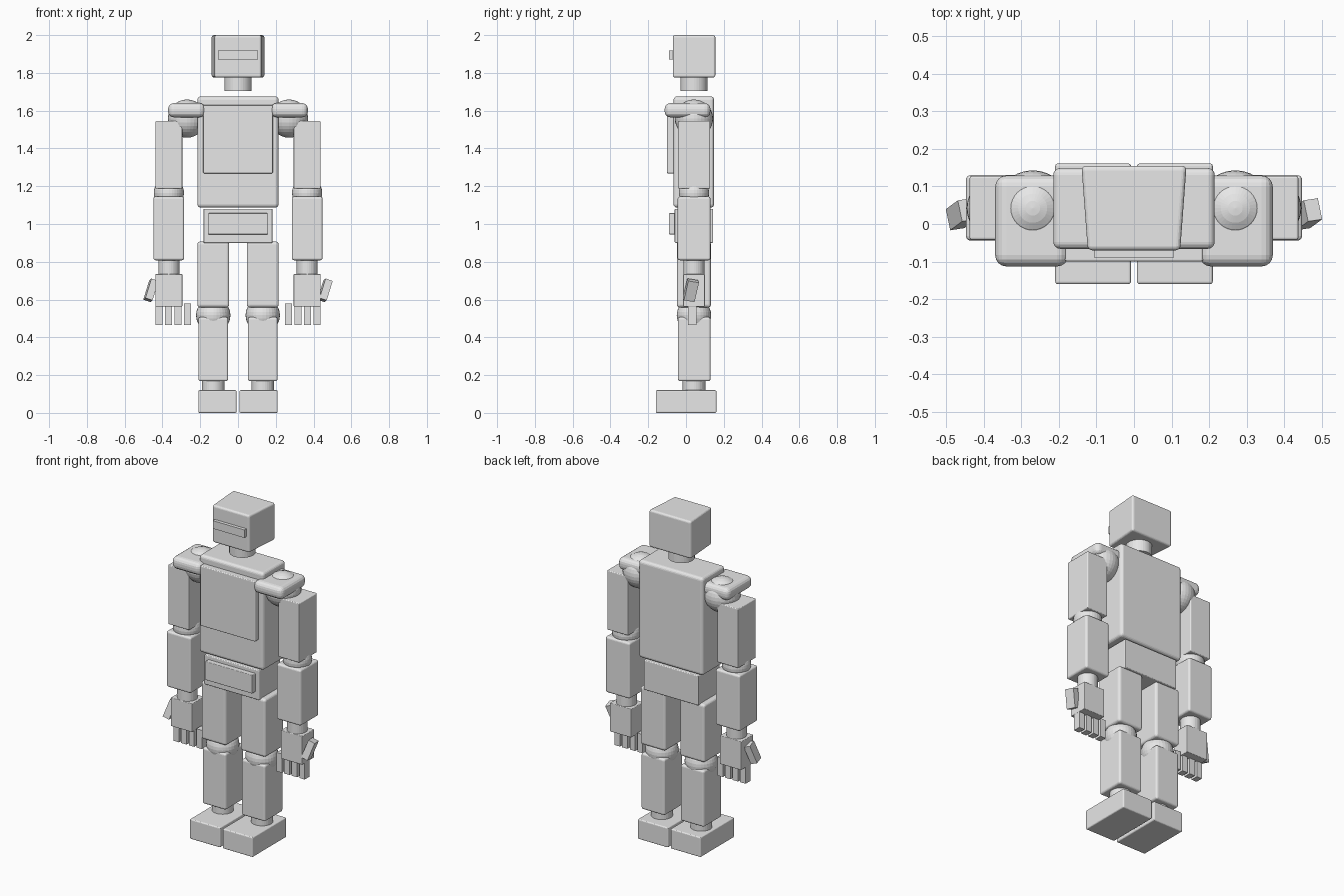
import bpy, bmesh, math
from mathutils import Matrix, Euler

if "Cube" in bpy.data.objects:
    bpy.data.objects.remove(bpy.data.objects["Cube"])

grey = bpy.data.materials.new("light grey")
grey.diffuse_color = (0.8, 0.8, 0.8, 1)
grey.use_nodes = True
grey.node_tree.nodes["Principled BSDF"].inputs["Base Color"].default_value = grey.diffuse_color
CY = 0.042  # depth of the body's centre line


def finish(name, bm):
    mesh = bpy.data.meshes.new(name)
    bm.to_mesh(mesh)
    bm.free()
    mesh.materials.append(grey)
    obj = bpy.data.objects.new(name, mesh)
    bpy.context.collection.objects.link(obj)
    return obj


def box(name, x, y, z, bevel=0.0, rot=(0, 0, 0), front=1.0):
    """Box from (min, max) ranges, optionally narrowed at the front."""
    bm = bmesh.new()
    bmesh.ops.create_cube(bm, size=1)
    for v in bm.verts:
        if v.co.y < 0:
            v.co.x *= front
    size = [abs(r[1] - r[0]) for r in (x, y, z)]
    bmesh.ops.scale(bm, vec=size, verts=bm.verts)
    if bevel:
        bmesh.ops.bevel(bm, geom=bm.edges[:], offset=bevel, segments=4,
                        profile=0.5, affect='EDGES')
    obj = finish(name, bm)
    obj.location = [(r[0] + r[1]) / 2 for r in (x, y, z)]
    obj.rotation_euler = rot
    return obj


def ball(name, x, z, r):
    bm = bmesh.new()
    bmesh.ops.create_uvsphere(bm, u_segments=32, v_segments=16, radius=r)
    finish(name, bm).location = (x, CY, z)


def post(name, x, z0, z1, r):
    bm = bmesh.new()
    bmesh.ops.create_cone(bm, cap_ends=True, segments=32, radius1=r,
                          radius2=r, depth=z1 - z0)
    finish(name, bm).location = (x, CY, (z0 + z1) / 2)


# Head, visor and neck
box("head", (-0.14, 0.14), (-0.07, 0.155), (1.775, 2.0), 0.012, front=0.88)
box("visor", (-0.105, 0.105), (-0.09, -0.04), (1.87, 1.918))
post("neck", 0, 1.705, 1.79, 0.072)

# Torso and pelvis with their front plates
box("torso", (-0.215, 0.215), (-0.066, 0.149), (1.087, 1.675), 0.018)
box("chest_plate", (-0.184, 0.184), (-0.1, -0.04), (1.268, 1.63), 0.006)
box("pelvis", (-0.183, 0.183), (-0.06, 0.144), (0.9, 1.08), 0.006)
box("belt_plate", (-0.157, 0.157), (-0.09, -0.04), (0.945, 1.057), 0.004)

for s, side in ((-1, "right"), (1, "left")):
    def xr(a, b):
        return tuple(sorted((s * a, s * b)))

    # Shoulder and arm
    ball(side + "_shoulder", s * 0.27, 1.558, 0.101)
    box(side + "_shoulder_pad", xr(0.175, 0.37), (-0.113, 0.129), (1.565, 1.64), 0.03)
    box(side + "_upper_arm", xr(0.295, 0.438), (-0.042, 0.128), (1.187, 1.545), 0.006)
    ball(side + "_elbow", s * 0.366, 1.165, 0.08)
    box(side + "_forearm", xr(0.285, 0.448), (-0.044, 0.13), (0.808, 1.145), 0.012)
    post(side + "_wrist", s * 0.366, 0.73, 0.815, 0.056)

    # Hand, fingers and thumb
    box(side + "_hand", xr(0.295, 0.438), (-0.015, 0.1), (0.563, 0.735), 0.004)
    for i in range(4):
        c = 0.267 + 0.0505 * i
        box(f"{side}_finger_{i + 1}", xr(c - 0.018, c + 0.018),
            (0.011, 0.056), (0.465, 0.578))
    c = 0.461 * s
    box(side + "_thumb", (c - 0.02, c + 0.02), (-0.003, 0.055), (0.594, 0.704),
        rot=(-0.17, 0.33, 0.15))

    # Leg
    box(side + "_thigh", xr(0.047, 0.215), (-0.048, 0.132), (0.558, 0.907), 0.015)
    ball(side + "_knee", s * 0.131, 0.517, 0.091)
    box(side + "_shin", xr(0.052, 0.21), (-0.043, 0.13), (0.168, 0.507), 0.012)
    post(side + "_ankle", s * 0.131, 0.115, 0.175, 0.06)
    box(side + "_foot", xr(0.008, 0.21), (-0.16, 0.161), (0.0, 0.12), 0.007)
